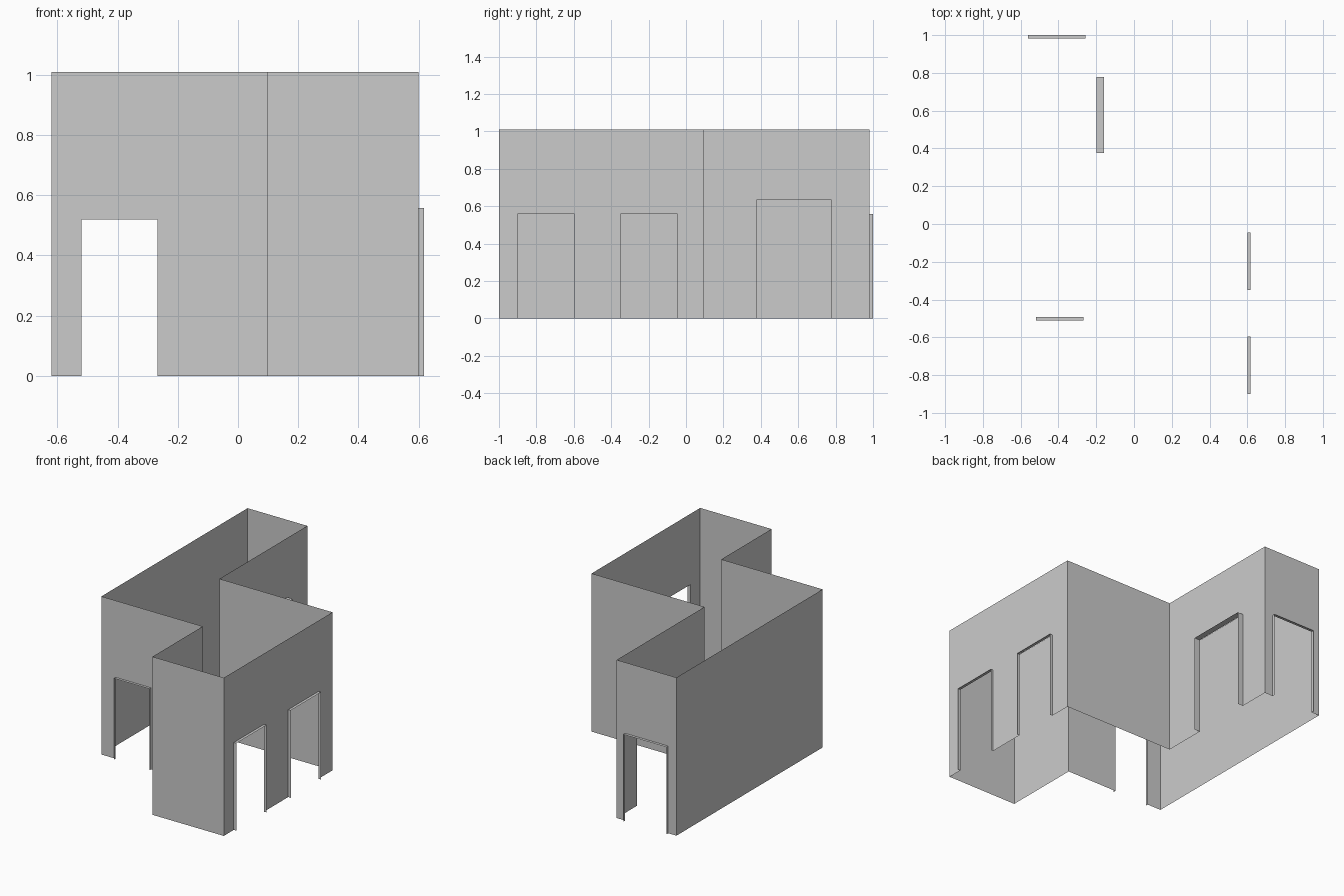
import bpy
from mathutils import Vector

if "Cube" in bpy.data.objects:
    bpy.data.objects.remove(bpy.data.objects["Cube"])

H = 1.01  # wall height


def make_mesh(name, verts, faces):
    mesh = bpy.data.meshes.new(name)
    mesh.from_pydata([tuple(v) for v in verts], [], faces)
    mesh.update()
    obj = bpy.data.objects.new(name, mesh)
    bpy.context.collection.objects.link(obj)
    return obj


def wall(name, a, b, doors=()):
    """Sheet wall from a to b; doors are (start, end, height, lining depth)
    measured along the wall. The linings project to the outside."""
    a, b = Vector((*a, 0)), Vector((*b, 0))
    along = (b - a).normalized()
    out = along.cross(Vector((0, 0, 1)))
    up = Vector((0, 0, 1))
    outline = [a]
    for i, (s, e, h, depth) in enumerate(doors):
        p, q = a + along * s, a + along * e
        arch = [p, p + up * h, q + up * h, q]
        outline += arch
        # door lining: two jambs and a head
        make_mesh(f"{name}_door_lining_{i + 1}",
                  arch + [v + out * depth for v in arch],
                  [(k, k + 1, k + 5, k + 4) for k in range(3)])
    outline += [b, b + up * H, a + up * H]
    make_mesh(name, outline, [tuple(range(len(outline)))])


# Floor plan corners, counter-clockwise from the front right
plan = [(0.6, -1), (0.6, 0.096), (-0.198, 0.096), (-0.198, 0.982),
        (-0.62, 0.982), (-0.62, -0.493), (0.096, -0.493), (0.096, -1)]
names = ["right_wall", "inner_back_wall", "passage_right_wall", "back_wall",
         "left_wall", "recessed_front_wall", "recess_side_wall", "front_wall"]
doors = {
    "right_wall": [(0.10, 0.405, 0.558, 0.018), (0.65, 0.955, 0.558, 0.018)],
    "passage_right_wall": [(0.28, 0.682, 0.632, 0.04)],
    "back_wall": [(0.06, 0.364, 0.557, 0.018)],
    "recessed_front_wall": [(0.10, 0.352, 0.52, 0.017)],
}

for i, name in enumerate(names):
    wall(name, plan[i], plan[(i + 1) % len(plan)], doors.get(name, ()))
